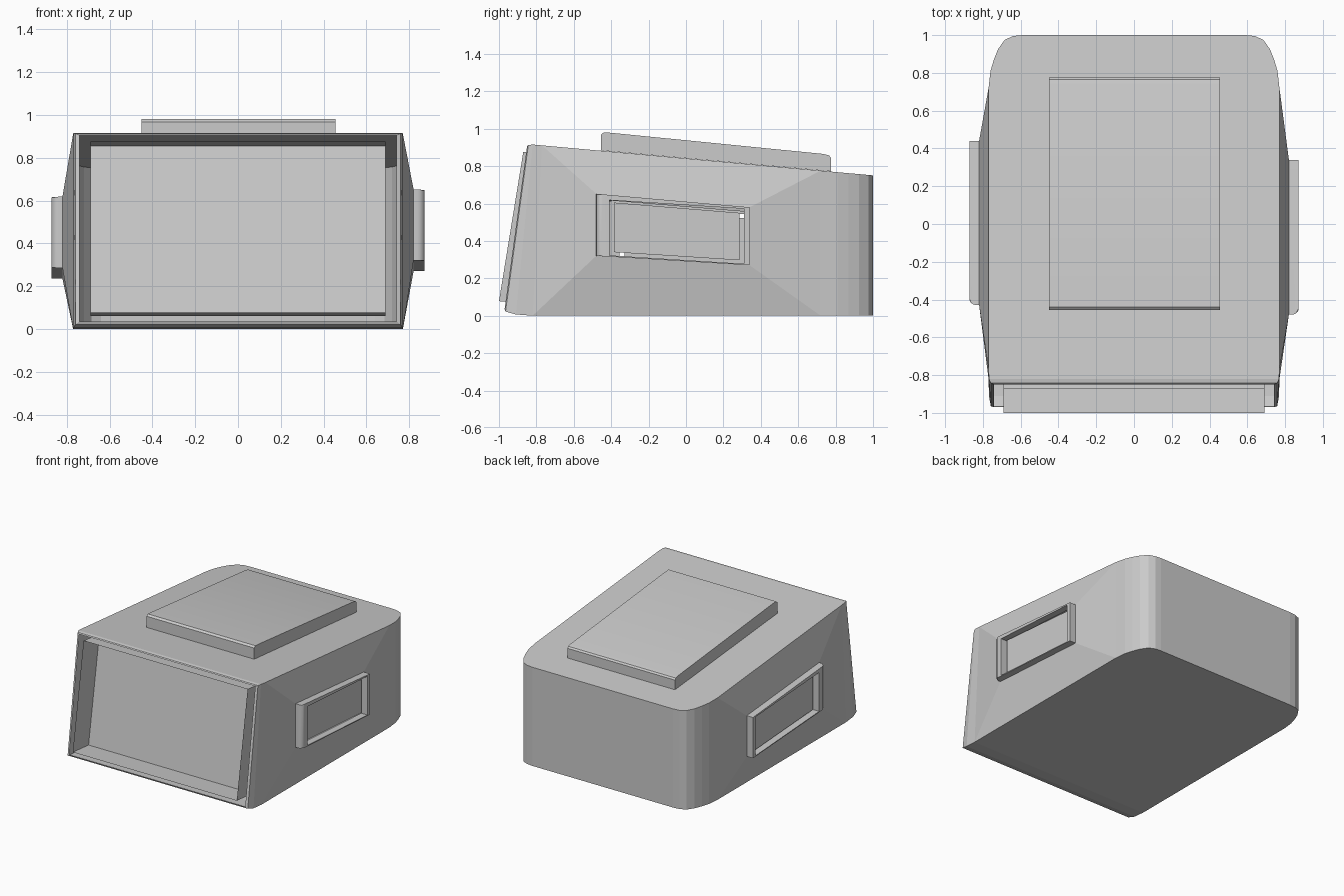
import bpy, bmesh, math

if "Cube" in bpy.data.objects:
    bpy.data.objects.remove(bpy.data.objects["Cube"])


def finish(name, bm, angle=25):
    bmesh.ops.recalc_face_normals(bm, faces=bm.faces)
    me = bpy.data.meshes.new(name)
    bm.to_mesh(me)
    bm.free()
    ob = bpy.data.objects.new(name, me)
    bpy.context.collection.objects.link(ob)
    if angle:
        bpy.ops.object.select_all(action='DESELECT')
        ob.select_set(True)
        bpy.context.view_layer.objects.active = ob
        bpy.ops.object.shade_smooth_by_angle(angle=math.radians(angle))
    return ob


def prism(name, profile, x0, x1, open_side=None):
    """Side profile of (y, z) points extruded across x; one strip may stay open."""
    bm = bmesh.new()
    a, b = ([bm.verts.new((x, y, z)) for y, z in profile] for x in (x0, x1))
    bm.faces.new(a)
    bm.faces.new(b)
    for i in range(len(a)):
        j = (i + 1) % len(a)
        if i != open_side:
            bm.faces.new((a[i], a[j], b[j], b[i]))
    return finish(name, bm)


def top_z(y):
    return 0.841 - 0.0907 * y


# Outlines of the side window: front-bottom, front-top, back-top, back-bottom
OUTER = [(-0.48, 0.32), (-0.48, 0.652), (0.34, 0.58), (0.34, 0.27)]
INNER = [(-0.41, 0.323), (-0.41, 0.618), (0.31, 0.572), (0.31, 0.278)]
PANEL = [(-0.385, 0.34), (-0.385, 0.605), (0.285, 0.55), (0.285, 0.297)]


def placed(points, side):
    """The left window sits a little further back and lower."""
    return [(y, z) if side > 0 else (1.06 * y + 0.08, z - 0.034) for y, z in points]


# Hollow body, open at the front: (bottom y, bottom z, top y, top z, half width)
stations = [(-0.97, 0.035, -0.85, 0.905, 0.74),
            (-0.965, 0.022, -0.843, 0.912, 0.758),
            (-0.91, 0.007, -0.82, top_z(-0.82), 0.768),
            (-0.82, 0.0, -0.77, top_z(-0.77), 0.77)]
stations += [(y, 0.0, y, top_z(y), w) for y, w in
             [(0.72, 0.77), (0.81, 0.76), (0.87, 0.742), (0.925, 0.72),
              (0.975, 0.685), (0.995, 0.64), (1.0, 0.59)]]
bm = bmesh.new()
rings = []
for yb, zb, yt, zt, w in stations:
    rings.append([bm.verts.new(c) for c in
                  ((-w, yb, zb), (w, yb, zb), (w, yt, zt), (-w, yt, zt))])
for n, (a, b) in enumerate(zip(rings, rings[1:])):
    bm.faces.new((a[0], a[1], b[1], b[0]))
    bm.faces.new((a[2], a[3], b[3], b[2]))
    for side, lo, hi in ((1, 1, 2), (-1, 0, 3)):
        rim = [a[lo], a[hi], b[hi], b[lo]]
        if n != 3:
            bm.faces.new(rim)
            continue
        # Bulged side wall that rises to an open window
        hole = [bm.verts.new((side * 0.82, y, z)) for y, z in placed(OUTER, side)]
        for i in range(4):
            j = (i + 1) % 4
            bm.faces.new((rim[i], rim[j], hole[j], hole[i]))
bm.faces.new(rings[-1])
finish("body_shell", bm, 0)


def window_frame(name, side):
    bm = bmesh.new()
    loops = [[bm.verts.new((side * x, y, z)) for y, z in placed(p, side)]
             for x, p in ((0.82, OUTER), (0.872, OUTER), (0.872, INNER), (0.82, INNER))]
    for k in range(3):
        p, q = loops[k], loops[k + 1]
        for i in range(4):
            j = (i + 1) % 4
            bm.faces.new((p[i], p[j], q[j], q[i]))
    # Round the front bar of the frame
    front = [e for e in bm.edges if {*e.verts} == {loops[1][0], loops[1][1]}]
    bmesh.ops.bevel(bm, geom=front, offset=0.035, segments=4, profile=0.5,
                    affect='EDGES')
    return finish(name, bm)


# Side windows with their floating inner panels
for side, label in ((1, "right"), (-1, "left")):
    window_frame(label + "_window_frame", side)
    prism(label + "_window_panel", placed(PANEL, side), side * 0.825, side * 0.84)

# Tilted tray standing in the open front, its face open
prism("front_tray", [(-1.0, 0.078), (-0.81, 0.06), (-0.68, 0.855), (-0.87, 0.876)],
      -0.69, 0.69, open_side=3)

# Raised slab on the sloping top, with eased front and back edges
slab = [(-0.455, top_z(-0.455) + 0.001), (0.775, top_z(0.775) + 0.001),
        (0.775, 0.845), (0.765, 0.857), (0.735, 0.865),
        (-0.40, 0.978), (-0.44, 0.98), (-0.455, 0.968)]
prism("top_slab", slab, -0.45, 0.455, open_side=0)
